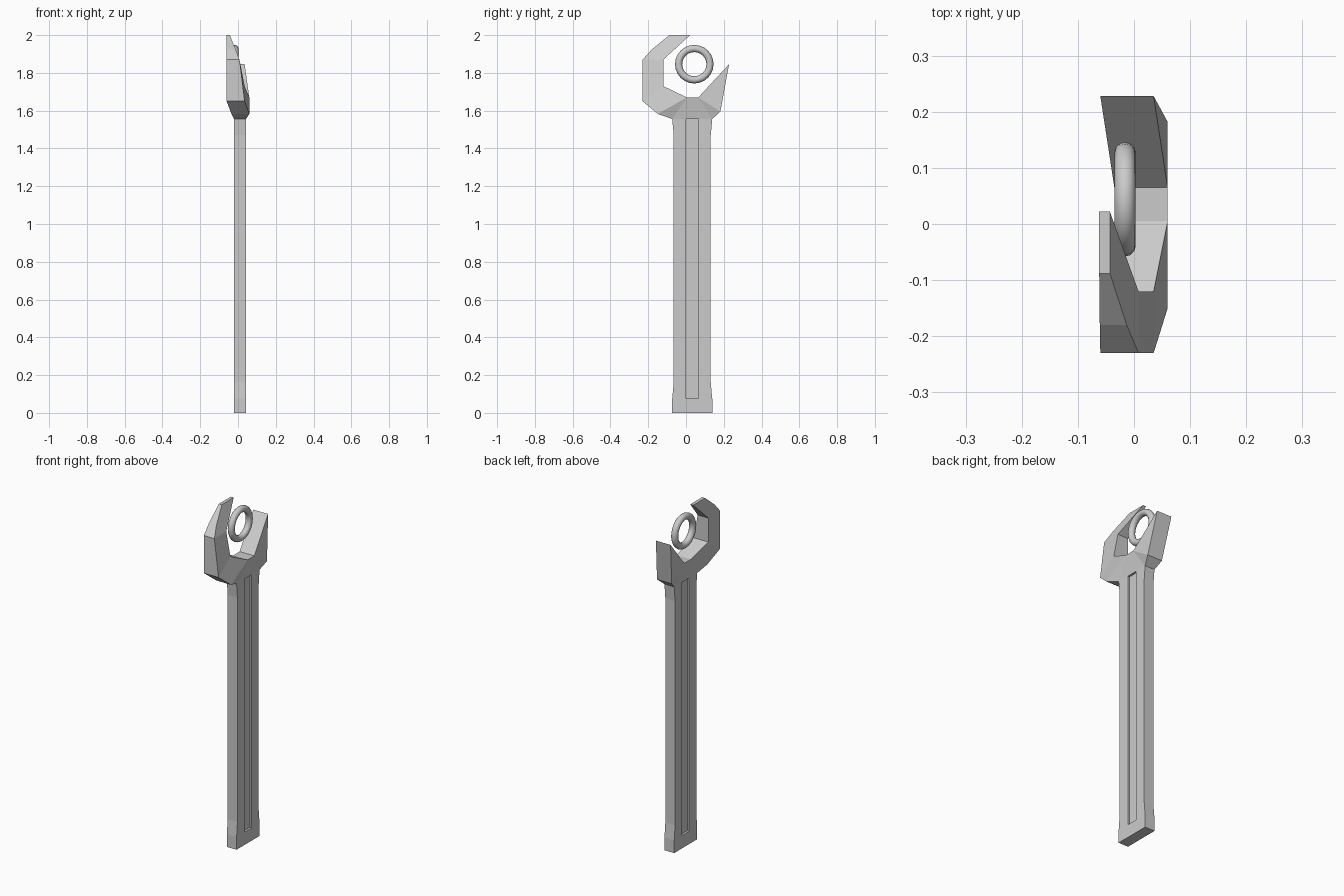
import bpy, bmesh, math
from mathutils import Vector

if "Cube" in bpy.data.objects:
    bpy.data.objects.remove(bpy.data.objects["Cube"])


def finish(name, bm):
    bmesh.ops.remove_doubles(bm, verts=bm.verts, dist=0.0005)
    bmesh.ops.recalc_face_normals(bm, faces=bm.faces)
    mesh = bpy.data.meshes.new(name)
    bm.to_mesh(mesh)
    bm.free()
    obj = bpy.data.objects.new(name, mesh)
    bpy.context.collection.objects.link(obj)
    return obj


# Handle: flared bar with a long groove sunk into both broad faces
BACK, FRONT, DEPTH = -0.021, 0.042, 0.012
rows = [(0, -0.073, 0.139), (0.075, -0.073, 0.139), (0.16, -0.065, 0.131),
        (1.47, -0.065, 0.131), (1.555, -0.073, 0.139), (1.58, -0.065, 0.131)]
bm = bmesh.new()
grid = {}
for i, (z, y0, y1) in enumerate(rows):
    for j, y in enumerate((y0, 0.0, 0.067, y1)):
        for s, x in enumerate((BACK, FRONT)):
            grid[i, j, s] = bm.verts.new((x, y, z))
grooves = {0: [], 1: []}
last = len(rows) - 1
for i in range(last):
    for s in (0, 1):
        for j in range(3):
            f = bm.faces.new([grid[i, j, s], grid[i, j + 1, s],
                              grid[i + 1, j + 1, s], grid[i + 1, j, s]])
            if j == 1 and 1 <= i <= 3:
                grooves[s].append(f)
    for j in (0, 3):
        bm.faces.new([grid[i, j, 0], grid[i, j, 1], grid[i + 1, j, 1], grid[i + 1, j, 0]])
for i in (0, last):
    for j in range(3):
        bm.faces.new([grid[i, j, 0], grid[i, j + 1, 0], grid[i, j + 1, 1], grid[i, j, 1]])
bmesh.ops.recalc_face_normals(bm, faces=bm.faces)
for s, dx in ((0, DEPTH), (1, -DEPTH)):
    new = bmesh.ops.extrude_face_region(bm, geom=grooves[s])["geom"]
    verts = [v for v in new if isinstance(v, bmesh.types.BMVert)]
    bmesh.ops.translate(bm, verts=verts, vec=Vector((dx, 0, 0)))
    bmesh.ops.delete(bm, geom=[f for f in grooves[s] if f.is_valid], context='FACES')
finish("handle", bm)

# Open jaw: cross-sections from long jaw tip to short jaw tip
# each side is (y, z, x_back, x_front): outer edge then inner edge
root_l = (0.005, 1.67, -0.035, 0.06)
root_r = (0.065, 1.67, -0.035, 0.06)
bend = (-0.12, 1.87, -0.06, 0.008)
tip = (0.228, 1.846, -0.06, 0.035)
stations = [
    ((-0.088, 2.0, -0.062, -0.043), (0.022, 2.0, -0.062, -0.043)),
    ((-0.18, 1.925, -0.061, -0.013), bend),
    ((-0.23, 1.87, -0.06, 0.008), bend),
    ((-0.23, 1.65, -0.06, 0.035), (-0.12, 1.73, -0.06, 0.035)),
    ((-0.15, 1.583, -0.035, 0.06), root_l),
    ((-0.073, 1.556, -0.021, 0.042), root_l),
    ((0.139, 1.556, -0.021, 0.042), root_r),
    ((0.182, 1.595, -0.035, 0.06), root_r),
    (tip, tip)]
bm = bmesh.new()
points = {}


def vert(x, y, z):
    key = (x, y, z)
    if key not in points:
        points[key] = bm.verts.new(key)
    return points[key]


def face(verts):
    unique = list(dict.fromkeys(verts))
    if len(unique) > 2:
        bm.faces.new(unique)


rings = []
for (oy, oz, o0, o1), (iy, iz, i0, i1) in stations:
    rings.append([vert(o0, oy, oz), vert(o1, oy, oz), vert(i1, iy, iz), vert(i0, iy, iz)])
for a, b in zip(rings, rings[1:]):
    for k in range(4):
        m = (k + 1) % 4
        face([a[k], a[m], b[m], b[k]])
face(rings[0])
finish("open_jaw", bm)

# Loose ring floating in the jaw
bpy.ops.mesh.primitive_torus_add(major_segments=24, minor_segments=12,
                                 major_radius=0.083, minor_radius=0.019,
                                 location=(-0.016, 0.044, 1.846),
                                 rotation=(0, math.pi / 2, 0))
ring = bpy.context.object
ring.name = "ring"
bpy.ops.object.shade_smooth_by_angle(angle=math.radians(40))
